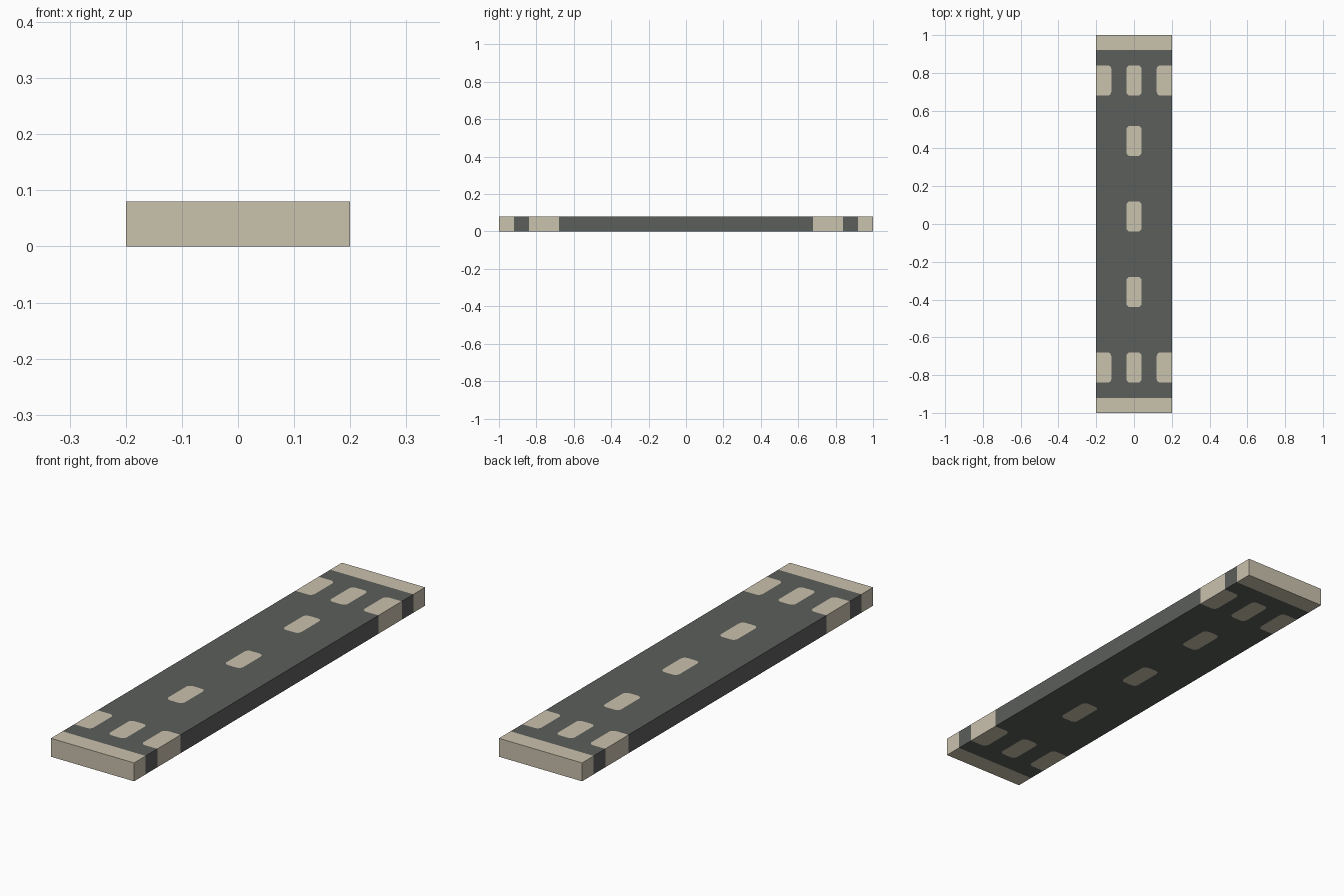
import bpy, bmesh, math

if "Cube" in bpy.data.objects:
    bpy.data.objects.remove(bpy.data.objects["Cube"])

THICK, HX, HY = 0.08, 0.2, 1.0
END, R = 0.92, 0.02            # start of the end bands, marking corner radius
W, L = 0.04, 0.08              # half width and half length of a marking


def material(name, rgb):
    m = bpy.data.materials.new(name)
    m.diffuse_color = (*rgb, 1)
    m.use_nodes = True
    m.node_tree.nodes["Principled BSDF"].inputs["Base Color"].default_value = m.diffuse_color
    return m


def arc(cx, cy, start, steps=4):
    """Quarter circle, counter-clockwise from the start angle."""
    return [(cx + R * math.cos(math.radians(start + 90 * i / steps)),
             cy + R * math.sin(math.radians(start + 90 * i / steps)))
            for i in range(steps + 1)]


def dash(cy):
    """Rounded marking on the centre line."""
    w, l = W - R, L - R
    return (arc(w, cy + l, 0) + arc(-w, cy + l, 90)
            + arc(-w, cy - l, 180) + arc(w, cy - l, 270))


def notch(cy):
    """Edge marking on the +x side: only its inner corners are round."""
    x, l = HX - 2 * W + R, L - R
    inner = arc(x, cy + l, 90) + arc(x, cy - l, 180)
    return [(HX, cy - L)] + inner[::-1] + [(HX, cy + L)]


bm = bmesh.new()
cache = {}


def vert(p):
    key = (round(p[0], 5), round(p[1], 5))
    if key not in cache:
        cache[key] = bm.verts.new((*key, 0))
    return cache[key]


def loop_edges(pts):
    vs = [vert(p) for p in pts]
    return [bm.edges.get(e) or bm.edges.new(e) for e in zip(vs, vs[1:] + vs[:1])]


# Dark surface outline with notches, pierced by the centre dashes
right = [(HX, -END)] + notch(-0.76) + notch(0.76) + [(HX, END)]
outline = right + [(-x, -y) for x, y in right]
dashes = [dash(y) for y in (-0.76, -0.36, 0.04, 0.44, 0.76)]
edges = loop_edges(outline)
for d in dashes:
    edges += loop_edges(d)
bmesh.ops.triangle_fill(bm, use_beauty=True, edges=edges, normal=(0, 0, 1))

# Pale markings and end bands fill the gaps
pale = list(dashes)
for shape in (notch(-0.76), notch(0.76),
              [(-HX, END), (HX, END), (HX, HY), (-HX, HY)]):
    pale += [shape, [(-x, -y) for x, y in shape]]
for shape in pale:
    bm.faces.new([vert(p) for p in shape]).material_index = 1

# Thicken to a slab
bmesh.ops.recalc_face_normals(bm, faces=bm.faces)
ext = bmesh.ops.extrude_face_region(bm, geom=bm.faces[:], use_keep_orig=True)
for v in [g for g in ext["geom"] if isinstance(g, bmesh.types.BMVert)]:
    v.co.z = THICK
bmesh.ops.recalc_face_normals(bm, faces=bm.faces)

# Bands continue down the side walls
for f in bm.faces:
    if abs(f.normal.z) < 0.5:
        y = abs(f.calc_center_median().y)
        f.material_index = int(y > END or 0.68 < y < 0.84)

mesh = bpy.data.meshes.new("road_slab")
bm.to_mesh(mesh)
bm.free()
mesh.materials.append(material("asphalt grey", (0.107, 0.114, 0.107)))
mesh.materials.append(material("pale stone", (0.591, 0.539, 0.423)))
slab = bpy.data.objects.new("road_slab", mesh)
bpy.context.collection.objects.link(slab)
